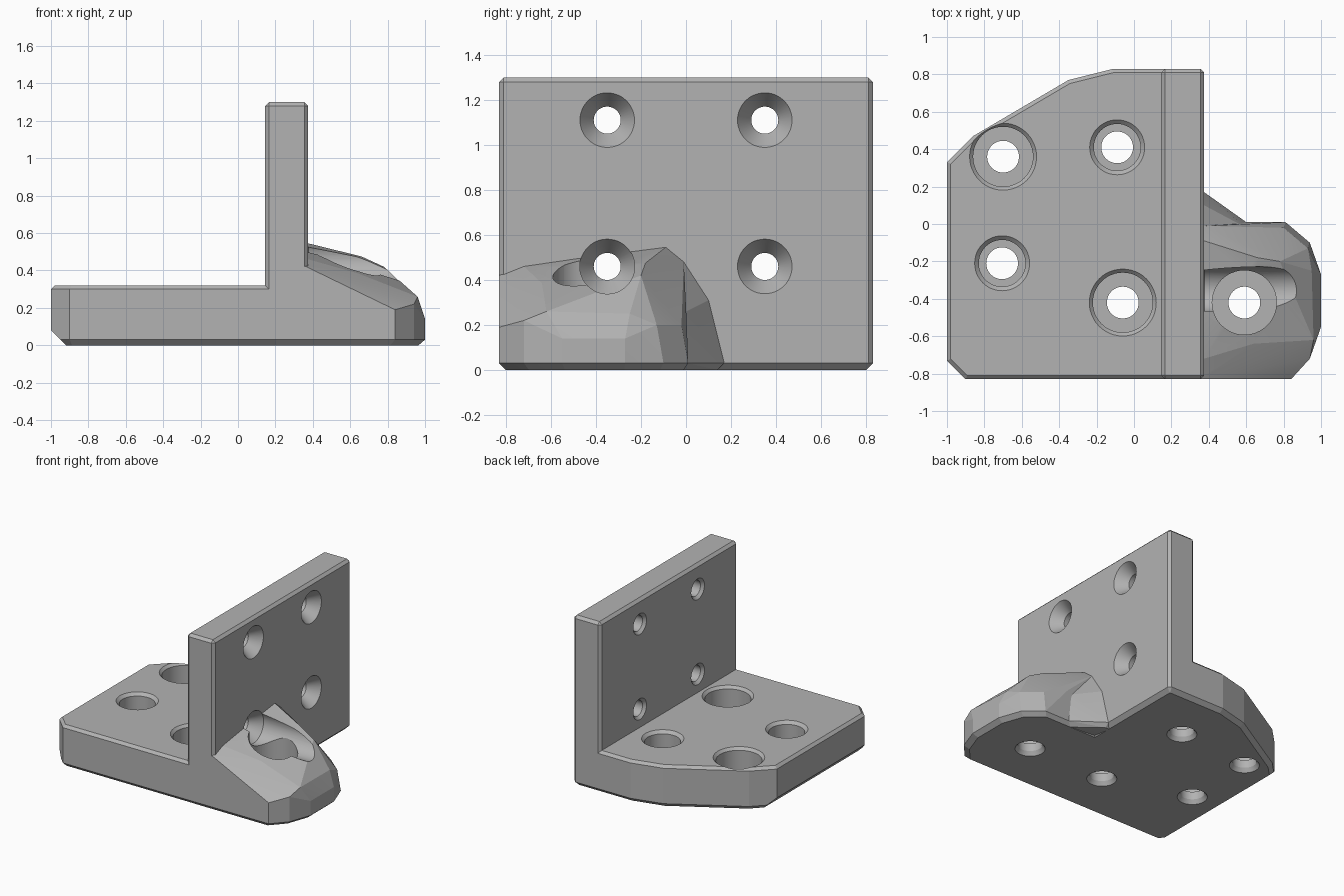
import bpy, bmesh, math
from mathutils import Matrix, Vector

if "Cube" in bpy.data.objects:
    bpy.data.objects.remove(bpy.data.objects["Cube"], do_unlink=True)

grey = bpy.data.materials.new("plain_grey")
grey.use_nodes = True
grey.diffuse_color = (0.45, 0.45, 0.45, 1)
grey.node_tree.nodes["Principled BSDF"].inputs["Base Color"].default_value = (0.45, 0.45, 0.45, 1)


def finish(bm, name):
    bmesh.ops.recalc_face_normals(bm, faces=bm.faces)
    mesh = bpy.data.meshes.new(name)
    bm.to_mesh(mesh)
    bm.free()
    mesh.materials.append(grey)
    ob = bpy.data.objects.new(name, mesh)
    bpy.context.collection.objects.link(ob)
    return ob


def prism(outline, z0, z1):
    bm = bmesh.new()
    face = bm.faces.new([bm.verts.new((x, y, z0)) for x, y in outline])
    ext = bmesh.ops.extrude_face_region(bm, geom=[face])["geom"]
    bmesh.ops.translate(bm, vec=(0, 0, z1 - z0),
                        verts=[g for g in ext if isinstance(g, bmesh.types.BMVert)])
    bmesh.ops.recalc_face_normals(bm, faces=bm.faces)
    return bm


def chamfer(bm, rule, width):
    edges = [e for e in bm.edges if rule(e)]
    bmesh.ops.bevel(bm, geom=edges, offset=width, segments=1, profile=0.5, affect='EDGES')


def level(z):
    return lambda e: all(abs(v.co.z - z) < 1e-4 for v in e.verts)


def hull(points, name):
    bm = bmesh.new()
    for p in points:
        bm.verts.new(p)
    out = bmesh.ops.convex_hull(bm, input=bm.verts)
    loose = set(g for g in out["geom_interior"] + out["geom_unused"] if isinstance(g, bmesh.types.BMVert))
    bmesh.ops.delete(bm, geom=list(loose), context='VERTS')
    return finish(bm, name)


def turned(profile, matrix, name, n=48):
    """Closed solid of revolution from (radius, height) pairs."""
    bm = bmesh.new()
    rings = [[bm.verts.new((r * math.cos(math.tau * i / n), r * math.sin(math.tau * i / n), z))
              for i in range(n)] for r, z in profile]
    for a, b in zip(rings, rings[1:]):
        for i in range(n):
            j = (i + 1) % n
            bm.faces.new((a[i], a[j], b[j], b[i]))
    bm.faces.new(rings[0])
    bm.faces.new(rings[-1])
    bm.transform(matrix)
    return finish(bm, name)


def combine(target, tool, operation):
    mod = target.modifiers.new("combine", 'BOOLEAN')
    mod.operation, mod.solver, mod.object = operation, 'EXACT', tool
    bpy.context.view_layer.objects.active = target
    bpy.ops.object.modifier_apply(modifier=mod.name)
    bpy.data.objects.remove(tool, do_unlink=True)


# Base plate with clipped corners and a deeper chamfer under the left edge
plate = prism([(-1, -.73), (-.9, -.83), (.375, -.83), (.375, .81), (.355, .83),
               (-.11, .83), (-.35, .77), (-.86, .47), (-1, .33)], 0, .32)
chamfer(plate, level(.32), .02)
chamfer(plate, level(0), .03)
cut = bmesh.ops.bisect_plane(plate, geom=plate.verts[:] + plate.edges[:] + plate.faces[:],
                             plane_co=(-1, 0, .08), plane_no=Vector((-1, 0, -1)).normalized(),
                             clear_outer=True)
bmesh.ops.holes_fill(plate, edges=[g for g in cut["geom_cut"] if isinstance(g, bmesh.types.BMEdge)])
bracket = finish(plate, "bracket")

# Upright wall
wall = prism([(.145, -.83), (.375, -.83), (.375, .83), (.145, .83)], .04, 1.3)
chamfer(wall, lambda e: True, .02)
combine(bracket, finish(wall, "wall"), 'UNION')

# Faceted toe beside the wall
foot = [(.2, -.83), (.84, -.83), (.94, -.72), (1, -.55), (1, -.27), (.94, -.1), (.81, .01), (.6, .01), (.2, .01)]
toe = [(x, y, .03) for x, y in foot]
toe += [(.3 + (x - .3) * .95, -.35 + (y + .35) * .94, 0) for x, y in foot]
toe += [(.2, -.83, .42), (.365, -.83, .42), (.84, -.83, .19), (.94, -.72, .22), (.96, -.62, .26),
        (1, -.55, .14), (1, -.27, .14), (.95, -.25, .25), (.93, -.13, .2),
        (.375, -.72, .46), (.375, -.48, .495), (.375, -.09, .545), (.375, -.01, .48), (.2, -.05, .5),
        (.66, -.18, .475), (.78, -.2, .42), (.64, -.64, .385), (.6, 0, .28), (.8, -.02, .2)]
combine(bracket, hull(toe, "toe"), 'UNION')

# Web blending the toe into the wall
web = [(.3, .14, 0), (.375, .14, 0), (.375, .17, .03), (.3, .17, .03), (.51, .04, .03), (.49, .03, 0),
       (.375, .1, .31), (.3, .1, .31), (.375, -.01, .48), (.3, -.05, .47), (.6, .01, .03), (.58, -.02, 0),
       (.6, -.02, .25), (.3, -.2, .03), (.6, -.2, .03)]
combine(bracket, hull(web, "web"), 'UNION')

# Stepped bolt holes through the base
small = [(.105, -.01), (.105, .0), (.085, .03), (.085, .09), (.125, .09), (.125, .298), (.148, .321), (.148, .4)]
large = [(.105, -.01), (.105, .0), (.085, .03), (.085, .09), (.16, .09), (.16, .3), (.18, .321), (.18, .4)]
deep = large[:4] + [(.172, .09), (.172, .8)]
for x, y, profile in [(-.7, .36, large), (-.06, -.42, large), (-.09, .41, small),
                      (-.705, -.21, small), (.59, -.42, deep)]:
    combine(bracket, turned(profile, Matrix.Translation((x, y, 0)), "bolt_hole"), 'DIFFERENCE')

# Countersunk screw holes through the wall
screw = [(.08, .1), (.08, .145), (.06, .165), (.06, .29), (.122, .376), (.122, 1.1)]
for y in (-.35, .35):
    for z in (.46, 1.11):
        turn = Matrix.Translation((0, y, z)) @ Matrix.Rotation(math.pi / 2, 4, 'Y')
        combine(bracket, turned(screw, turn, "screw_hole"), 'DIFFERENCE')

# Smooth bores, crisp chamfers
bpy.ops.object.select_all(action='DESELECT')
bracket.select_set(True)
bpy.context.view_layer.objects.active = bracket
bpy.ops.object.shade_smooth_by_angle(angle=math.radians(9))
